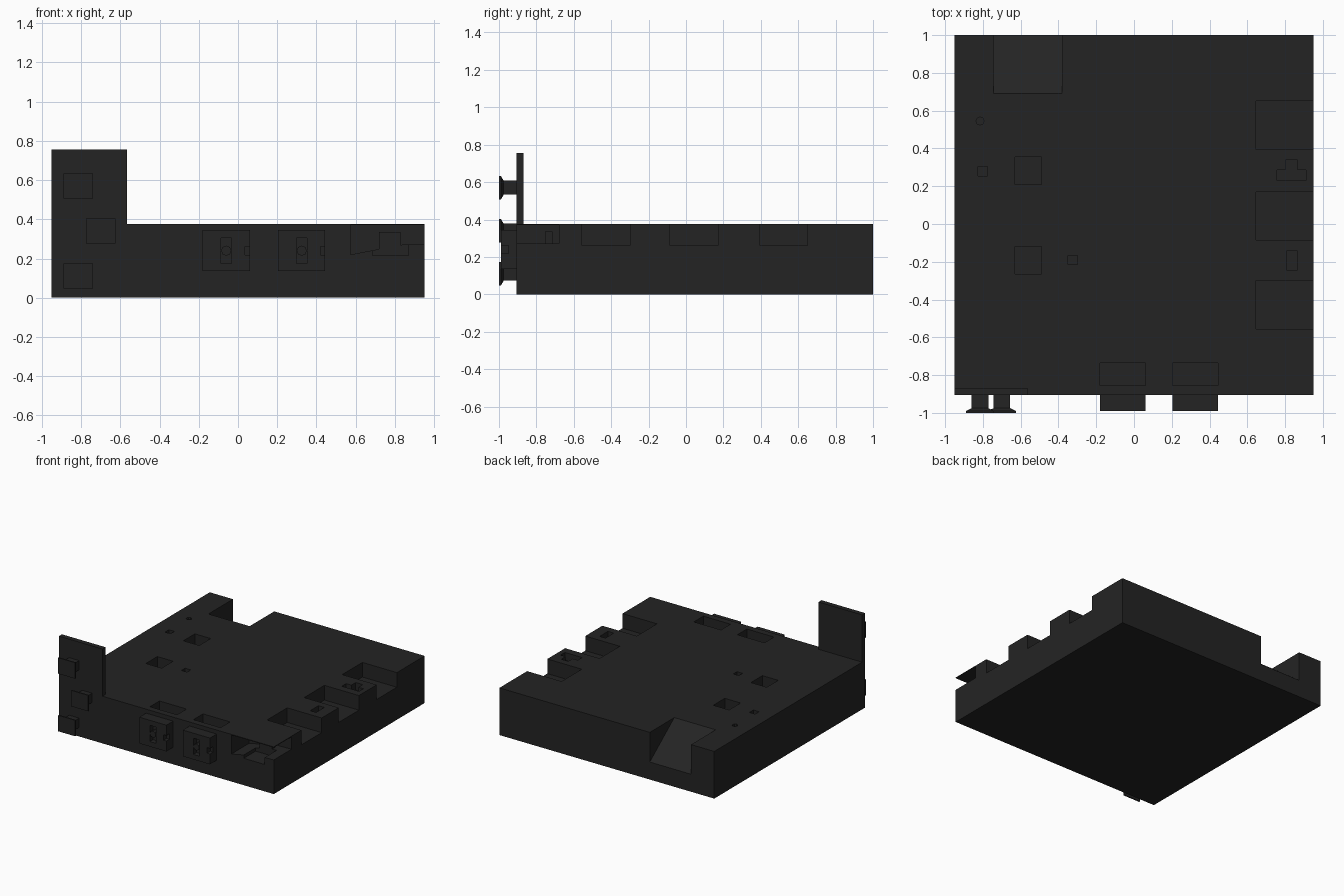
import bpy, bmesh, math

if "Cube" in bpy.data.objects:
    bpy.data.objects.remove(bpy.data.objects["Cube"])

dark = bpy.data.materials.new("charcoal")
dark.diffuse_color = (0.0175, 0.0175, 0.0175, 1)
dark.use_nodes = True
dark.node_tree.nodes["Principled BSDF"].inputs["Base Color"].default_value = dark.diffuse_color


def finish(name, bm):
    bmesh.ops.recalc_face_normals(bm, faces=bm.faces)
    me = bpy.data.meshes.new(name)
    bm.to_mesh(me)
    bm.free()
    me.materials.append(dark)
    ob = bpy.data.objects.new(name, me)
    bpy.context.collection.objects.link(ob)
    return ob


def prism(name, pts, axis, a, b):
    """Extrude a 2D outline along an axis from a to b."""
    place = {'x': lambda p, t: (t, p[0], p[1]),
             'y': lambda p, t: (p[0], t, p[1]),
             'z': lambda p, t: (p[0], p[1], t)}[axis]
    bm = bmesh.new()
    lo = [bm.verts.new(place(p, a)) for p in pts]
    hi = [bm.verts.new(place(p, b)) for p in pts]
    bm.faces.new(lo)
    bm.faces.new(hi)
    n = len(pts)
    for i in range(n):
        j = (i + 1) % n
        bm.faces.new((lo[i], lo[j], hi[j], hi[i]))
    return finish(name, bm)


def box(name, x0, x1, y0, y1, z0, z1):
    return prism(name, [(x0, y0), (x1, y0), (x1, y1), (x0, y1)], 'z', z0, z1)


def circle(cx, cy, r, n=8):
    return [(cx + r * math.cos(2 * math.pi * i / n),
             cy + r * math.sin(2 * math.pi * i / n)) for i in range(n)]


def cut(ob, cutters):
    """Subtract every cutter, then remove it."""
    bpy.context.view_layer.objects.active = ob
    for c in cutters:
        c.hide_render = True
        m = ob.modifiers.new("cut", 'BOOLEAN')
        m.operation = 'DIFFERENCE'
        m.solver = 'EXACT'
        m.object = c
        bpy.ops.object.modifier_apply(modifier=m.name)
        bpy.data.objects.remove(c)


TOP, OVER = 0.377, 0.45
FRONT = -0.905

# Main slab
body = box("body", -0.95, 0.95, FRONT, 1.0, 0, TOP)
cutters = []

# Side notches along the right edge
for y0, y1 in ((-0.555, -0.30), (-0.085, 0.17), (0.395, 0.65)):
    cutters.append(box("side_notch", 0.645, 1.05, y0, y1, 0.26, OVER))

# Square sockets and small holes in the top
for x0, x1, y0, y1, depth in ((-0.63, -0.49, 0.21, 0.355, 0.1),
                              (-0.63, -0.49, -0.265, -0.12, 0.1),
                              (-0.18, 0.06, -0.855, -0.735, 0.1),
                              (0.205, 0.445, -0.855, -0.735, 0.1),
                              (-0.825, -0.775, 0.255, 0.305, 0.05),
                              (-0.35, -0.30, -0.215, -0.168, 0.05),
                              (0.81, 0.862, -0.245, -0.14, 0.06)):
    cutters.append(box("socket", x0, x1, y0, y1, TOP - depth, OVER))
cutters.append(prism("round_hole", circle(-0.815, 0.545, 0.021), 'z', TOP - 0.05, OVER))

# T-shaped socket between the side notches
tee = [(0.757, 0.23), (0.91, 0.23), (0.91, 0.285), (0.865, 0.285),
       (0.865, 0.34), (0.803, 0.34), (0.803, 0.285), (0.757, 0.285)]
cutters.append(prism("tee_socket", tee, 'z', TOP - 0.06, OVER))

# Ramp cut into the back edge
cutters.append(prism("back_ramp", [(0.69, TOP), (0.60, OVER), (1.1, OVER), (1.1, 0.062), (1.0, 0.14)],
                     'x', -0.745, -0.38))

# Undercut pocket at the front right corner, leaving a thin lid
pocket = [(0.575, 0.22), (0.83, 0.27), (1.05, 0.275), (1.05, 0.371), (0.575, 0.371)]
cutters.append(prism("corner_pocket", pocket, 'y', -1.0, -0.68))
cutters.append(box("pocket_groove", 0.685, 0.87, -1.0, -0.755, 0.215, 0.30))
cut(body, cutters)

# Small block standing in the corner pocket
box("pocket_block", 0.72, 0.83, -0.755, -0.715, 0.21, 0.335)

# Upright panel at the front left
box("upright_panel", -0.95, -0.565, FRONT - 0.001, -0.868, 0.01, 0.755)

# Flared square studs on the panel
for cx, cz in ((-0.815, 0.57), (-0.70, 0.34), (-0.815, 0.11)):
    bm = bmesh.new()
    rings = []
    for y, h in ((-0.89, 0.044), (-0.975, 0.044), (-0.993, 0.062), (-0.993, 0.062)):
        if y == -0.993:
            h, y = (0.075, -0.99) if len(rings) == 2 else (0.075, -1.0)
        rings.append([bm.verts.new((cx + sx * h, y, cz + sz * h * 0.85))
                      for sx, sz in ((-1, -1), (1, -1), (1, 1), (-1, 1))])
    bm.faces.new(rings[0])
    bm.faces.new(rings[-1])
    for a, b in zip(rings, rings[1:]):
        for i in range(4):
            j = (i + 1) % 4
            bm.faces.new((a[i], a[j], b[j], b[i]))
    finish("stud", bm)

# Front plates with a slot, a centre peg and an edge notch
for x0 in (-0.18, 0.205):
    plate = box("front_plate", x0, x0 + 0.24, -0.99, FRONT + 0.005, 0.135, 0.345)
    cut(plate, [box("slot", x0 + 0.093, x0 + 0.148, -1.1, -0.95, 0.175, 0.305),
                box("edge_notch", x0 + 0.215, x0 + 0.30, -1.1, -0.95, 0.218, 0.262)])
    prism("plate_peg", circle(x0 + 0.12, 0.24, 0.026), 'y', -0.99, -0.945)
